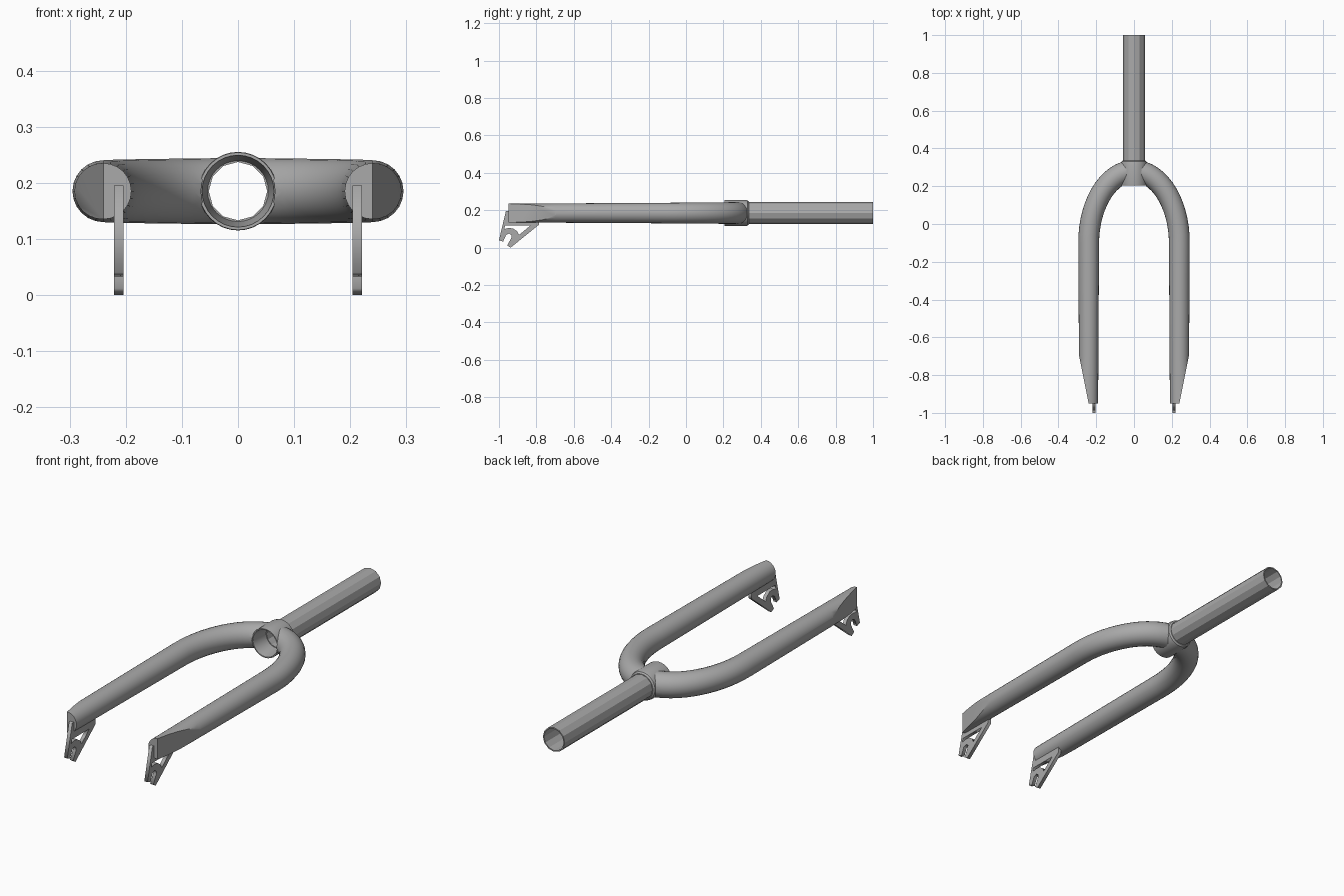
import bpy, bmesh, math
from mathutils import Vector

if "Cube" in bpy.data.objects:
    bpy.data.objects.remove(bpy.data.objects["Cube"])

AXIS_Z = 0.185          # height of the tube centre lines

steel = bpy.data.materials.new("grey steel")
steel.use_nodes = True
GREY = (0.4, 0.4, 0.4, 1)
steel.diffuse_color = GREY
steel.node_tree.nodes["Principled BSDF"].inputs["Base Color"].default_value = GREY


def finish(bm, name, angle=None):
    """Turn a bmesh into a named object, optionally smooth below an angle."""
    bmesh.ops.recalc_face_normals(bm, faces=bm.faces)
    mesh = bpy.data.meshes.new(name)
    bm.to_mesh(mesh)
    bm.free()
    mesh.materials.append(steel)
    ob = bpy.data.objects.new(name, mesh)
    bpy.context.collection.objects.link(ob)
    if angle:
        bpy.ops.object.select_all(action='DESELECT')
        ob.select_set(True)
        bpy.context.view_layer.objects.active = ob
        bpy.ops.object.shade_smooth_by_angle(angle=math.radians(angle))
    return ob


def bridge(bm, a, b):
    n = len(a)
    for i in range(n):
        bm.faces.new((a[i], a[(i + 1) % n], b[(i + 1) % n], b[i]))


def lathe(name, profile, sides, angle=None):
    """Revolve a closed (radius, y) profile around the steering axis."""
    bm = bmesh.new()
    rings = []
    for r, y in profile:
        rings.append([bm.verts.new((r * math.sin(k * math.tau / sides), y,
                                    AXIS_Z + r * math.cos(k * math.tau / sides)))
                      for k in range(sides)])
    for i, ring in enumerate(rings):
        bridge(bm, ring, rings[(i + 1) % len(rings)])
    return finish(bm, name, angle)


# Steerer: open tube with visible facets
lathe("steerer_tube", [(0.052, 0.29), (0.058, 0.29), (0.058, 1.0), (0.052, 1.0)], 12)

# Crown collar: rounded sleeve with a tapering bore
lathe("crown_collar", [(0.064, 0.205), (0.069, 0.205), (0.07, 0.21), (0.07, 0.315),
                       (0.067, 0.33), (0.06, 0.336), (0.053, 0.336), (0.053, 0.30)], 32, 35)

# Hidden cutter that keeps the bore of the collar clear
bm = bmesh.new()
bmesh.ops.create_cone(bm, cap_ends=True, segments=32, radius1=0.066, radius2=0.066, depth=0.6)
for v in bm.verts:
    v.co = Vector((v.co.x, v.co.z + 0.27, v.co.y + AXIS_Z))
cutter = finish(bm, "bore_cutter")
cutter.hide_render = True
cutter.hide_set(True)


def fork_leg(side, name):
    # Straight blade, then a quarter ellipse into the crown
    path = [(0.24, y, 0.05 + 0.005 * (y + 0.95) / 0.85) for y in (-0.95, -0.7, -0.4, -0.1)]
    for i in range(1, 15):
        t = math.radians(85) * i / 14
        path.append((0.24 * math.cos(t), -0.1 + 0.38 * math.sin(t), 0.055 + 0.004 * i / 14))
    bm = bmesh.new()
    rings = []
    sides = 24
    for i, (x, y, r) in enumerate(path):
        before, after = path[max(i - 1, 0)], path[min(i + 1, len(path) - 1)]
        tangent = Vector((after[0] - before[0], after[1] - before[1], 0)).normalized()
        if y <= -0.1:
            tangent = Vector((0, 1, 0))
        across = Vector((tangent.y, -tangent.x, 0))
        ring = []
        for k in range(sides):
            a = k * math.tau / sides
            p = Vector((x, y, AXIS_Z)) + r * (across * math.cos(a) + Vector((0, 0, math.sin(a))))
            ring.append(bm.verts.new(p))
        if rings:
            bridge(bm, rings[-1], ring)
        rings.append(ring)
    bm.faces.new(rings[0])
    bm.faces.new(rings[-1])
    # Slanted flat on the outside of the tip
    cut = bmesh.ops.bisect_plane(bm, geom=bm.verts[:] + bm.edges[:] + bm.faces[:],
                                 plane_co=(0.24, -0.95, 0), plane_no=(0.25, -0.05, 0),
                                 clear_outer=True)
    rim = [e for e in cut["geom_cut"] if isinstance(e, bmesh.types.BMEdge)]
    rim = [e for e in bm.edges if e.is_boundary] or rim
    bmesh.ops.holes_fill(bm, edges=rim, sides=0)
    for v in bm.verts:
        v.co.x *= side
    ob = finish(bm, name, 35)
    mod = ob.modifiers.new("bore", 'BOOLEAN')
    mod.operation = 'DIFFERENCE'
    mod.solver = 'EXACT'
    mod.object = cutter


# Dropout outline and window as (y, z)
OUTLINE = [(-0.963, 0.195), (-1.0, 0.04), (-0.978, 0.032), (-0.962, 0.068), (-0.945, 0.076),
           (-0.933, 0.066), (-0.934, 0.052), (-0.956, 0.012), (-0.938, 0.0),
           (-0.787, 0.122), (-0.787, 0.15), (-0.92, 0.195)]
WINDOW = [(-0.968, 0.118), (-0.832, 0.118), (-0.893, 0.068), (-0.903, 0.088),
          (-0.925, 0.103), (-0.95, 0.105), (-0.971, 0.1)]


def dropout(side, name):
    curve = bpy.data.curves.new(name, 'CURVE')
    curve.dimensions = '2D'
    curve.fill_mode = 'BOTH'
    curve.extrude = 0.0085
    for loop in (OUTLINE, WINDOW):
        spline = curve.splines.new('POLY')
        spline.points.add(len(loop) - 1)
        for point, (y, z) in zip(spline.points, loop):
            point.co = (y, z, 0, 1)
        spline.use_cyclic_u = True
    temp = bpy.data.objects.new(name + "_outline", curve)
    bpy.context.collection.objects.link(temp)
    plate = temp.evaluated_get(bpy.context.evaluated_depsgraph_get())
    bm = bmesh.new()
    bm.from_mesh(plate.to_mesh())
    plate.to_mesh_clear()
    bpy.data.objects.remove(temp)
    bmesh.ops.remove_doubles(bm, verts=bm.verts, dist=0.0001)
    # Stand the flat plate upright under the blade
    for v in bm.verts:
        v.co = Vector((side * 0.2125 + v.co.z, v.co.x, v.co.y))
    finish(bm, name)


for side, label in ((1, "left"), (-1, "right")):
    fork_leg(side, label + "_leg")
    dropout(side, label + "_dropout")
